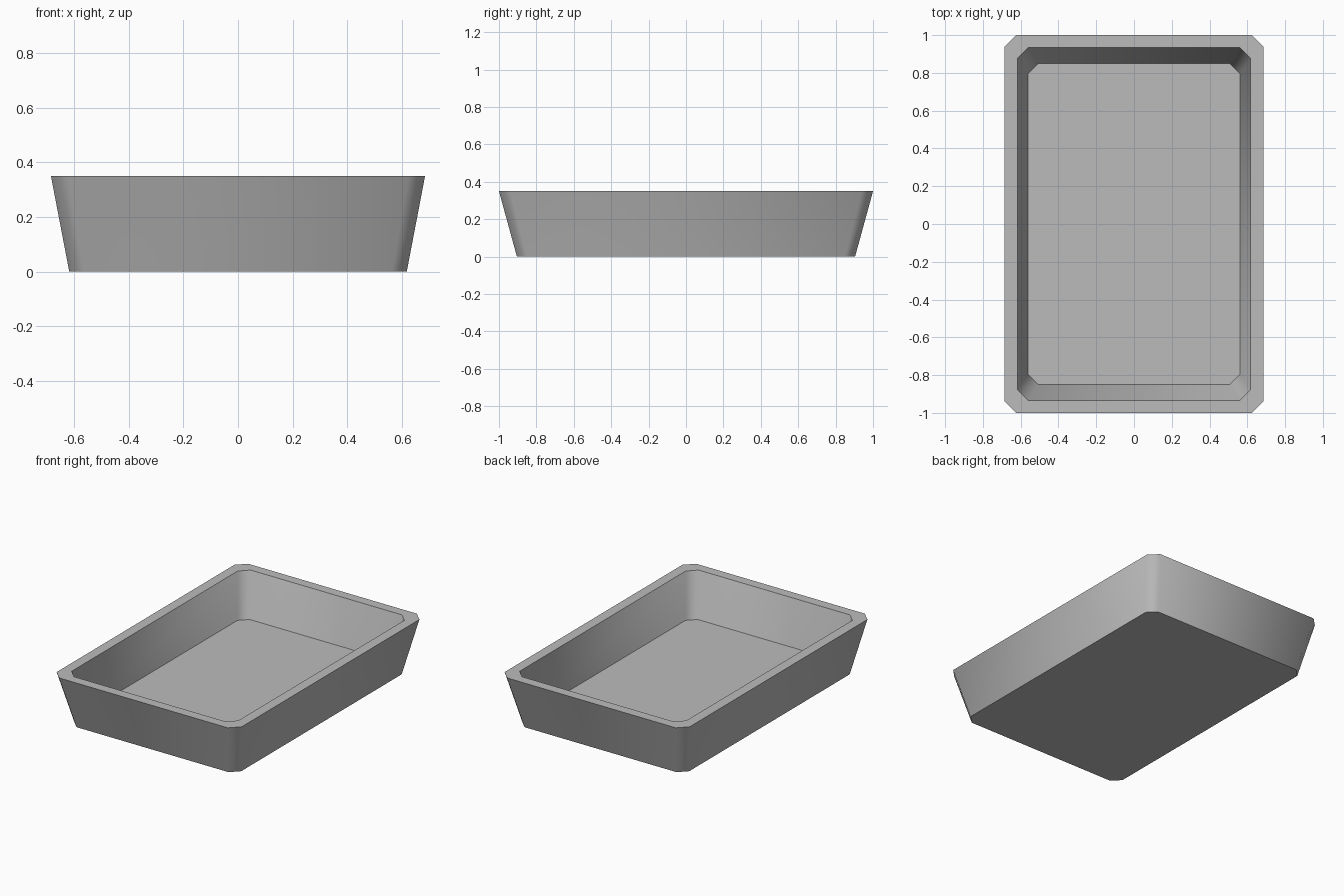
import bpy
import bmesh
import math

cube = bpy.data.objects.get("Cube")
if cube:
    bpy.data.objects.remove(cube, do_unlink=True)

# Plain grey material
grey = bpy.data.materials.new("mid_grey")
grey.use_nodes = True
colour = (0.5, 0.5, 0.5, 1.0)
grey.diffuse_color = colour
grey.node_tree.nodes["Principled BSDF"].inputs["Base Color"].default_value = colour


def ring(bm, x, y, z, cut):
    """Rectangle with chamfered corners, counter-clockwise from above."""
    corners = []
    for sx, sy in ((1, -1), (1, 1), (-1, 1), (-1, -1)):
        pair = [(sx * (x - cut), sy * y), (sx * x, sy * (y - cut))]
        corners += pair if sx * sy < 0 else pair[::-1]
    return [bm.verts.new((px, py, z)) for px, py in corners]


# Tray: base, outer rim, inner rim, floor (half width, half length, height, chamfer)
sections = [
    (0.618, 0.904, 0.0, 0.055),
    (0.685, 1.0, 0.35, 0.06),
    (0.617, 0.934, 0.35, 0.056),
    (0.561, 0.849, 0.066, 0.053),
]
bm = bmesh.new()
rings = [ring(bm, *s) for s in sections]
for low, high in zip(rings, rings[1:]):
    for i in range(len(low)):
        j = (i + 1) % len(low)
        bm.faces.new((low[i], low[j], high[j], high[i]))
bm.faces.new(rings[0][::-1])
bm.faces.new(rings[-1])
bmesh.ops.recalc_face_normals(bm, faces=bm.faces[:])

mesh = bpy.data.meshes.new("tray")
bm.to_mesh(mesh)
bm.free()
mesh.materials.append(grey)
tray = bpy.data.objects.new("tray", mesh)
bpy.context.collection.objects.link(tray)

# Soft corners, crisp rim and floor edges
bpy.ops.object.select_all(action="DESELECT")
tray.select_set(True)
bpy.context.view_layer.objects.active = tray
bpy.ops.object.shade_smooth_by_angle(angle=math.radians(60))
